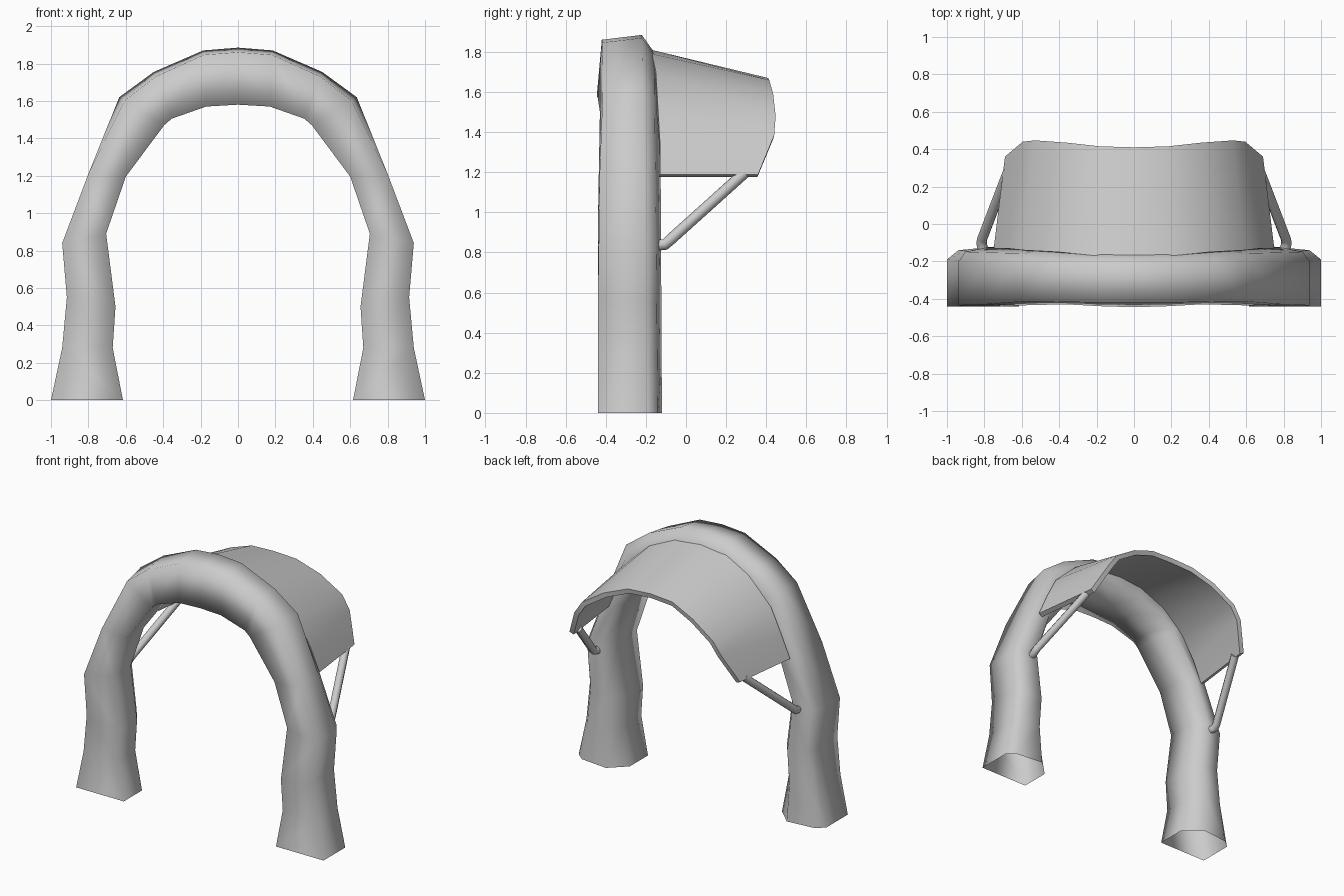
import bpy, bmesh
from mathutils import Vector

if "Cube" in bpy.data.objects:
    bpy.data.objects.remove(bpy.data.objects["Cube"])


def make_object(name, rows, closed, thickness=0):
    """Skin a list of cross-section rows into a smooth half, then mirror it."""
    bm = bmesh.new()
    rings = [[bm.verts.new(p) for p in row] for row in rows]
    n = len(rings[0])
    for a, b in zip(rings, rings[1:]):
        for i in range(n if closed else n - 1):
            j = (i + 1) % n
            bm.faces.new((a[i], a[j], b[j], b[i]))
    bm.normal_update()
    # outward test: distance of faces from the local section centre, or upward
    score = 0
    for k, f in enumerate(bm.faces):
        if closed:
            r = k // n
            pts = rings[r] + rings[r + 1]
            centre = sum((v.co for v in pts), Vector()) / len(pts)
            score += f.normal.dot(f.calc_center_median() - centre)
        else:
            score += f.normal.z
    if score < 0:
        bmesh.ops.reverse_faces(bm, faces=bm.faces[:])
    for f in bm.faces:
        f.smooth = True
    me = bpy.data.meshes.new(name)
    bm.to_mesh(me)
    bm.free()
    ob = bpy.data.objects.new(name, me)
    bpy.context.collection.objects.link(ob)
    m = ob.modifiers.new("mirror", 'MIRROR')
    m.use_clip = True
    if thickness:
        s = ob.modifiers.new("thickness", 'SOLIDIFY')
        s.thickness = thickness
        s.offset = -1
        e = ob.modifiers.new("crisp_rim", 'EDGE_SPLIT')
        e.split_angle = 0.9
    return ob


# Arch tube: outer x,z / inner x,z / front y outer, inner / front inset / bevel
stations = [
    (1.00, 0.00, 0.615, 0.00, -.44, -.44, 0, .16),
    (0.94, 0.28, 0.67, 0.28, -.44, -.44, 0, .16),
    (0.915, 0.55, 0.655, 0.50, -.44, -.44, 0, .16),
    (0.94, 0.84, 0.705, 0.89, -.435, -.44, 0, .16),
    (0.80, 1.21, 0.60, 1.195, -.43, -.435, 0, .18),
    (0.635, 1.62, 0.395, 1.47, -.415, -.43, .12, .22),
    (0.45, 1.755, 0.355, 1.505, -.415, -.43, .1, .26),
    (0.185, 1.87, 0.17, 1.57, -.42, -.44, .08, .28),
    (0.00, 1.885, 0.00, 1.58, -.42, -.445, .08, .28),
]
rows = []
for ox, oz, ix, iz, yo, yi, inset, bev in stations:
    h = min(oz / 1.885, 1)
    section = [(inset, yo), (0, -.19 - .03 * h), (bev, -.14 - .02 * h),
               (.7, -.12 - .01 * h), (1, -.23), (1, yi)]
    rows.append([(ox + (ix - ox) * t, y, oz + (iz - oz) * t)
                 for t, y in section])
make_object("arch_tube", rows, True)

# Canopy: attached edge and free back edge, outer surface
near = [(0, -.17, 1.81), (.2, -.17, 1.79), (.40, -.15, 1.70),
        (.59, -.14, 1.52), (.68, -.13, 1.35), (.75, -.13, 1.19)]
far = [(0, .41, 1.67), (.18, .415, 1.66), (.36, .435, 1.59),
       (.53, .447, 1.48), (.595, .44, 1.385), (.69, .36, 1.19)]
make_object("canopy", [near, far], False, 0.035)

# Support struts with a short stub into each leg
for side, label in ((1, "right"), (-1, "left")):
    cu = bpy.data.curves.new(label + "_strut", 'CURVE')
    cu.dimensions = '3D'
    cu.bevel_depth = 0.028
    cu.bevel_resolution = 2
    cu.use_fill_caps = True
    sp = cu.splines.new('POLY')
    path = [(.80, -.16, .835), (.815, -.105, .84), (.812, -.08, .862),
            (.67, .29, 1.195)]
    sp.points.add(len(path) - 1)
    for p, (x, y, z) in zip(sp.points, path):
        p.co = (x * side, y, z, 1)
    sp.use_smooth = True
    ob = bpy.data.objects.new(label + "_strut", cu)
    bpy.context.collection.objects.link(ob)
